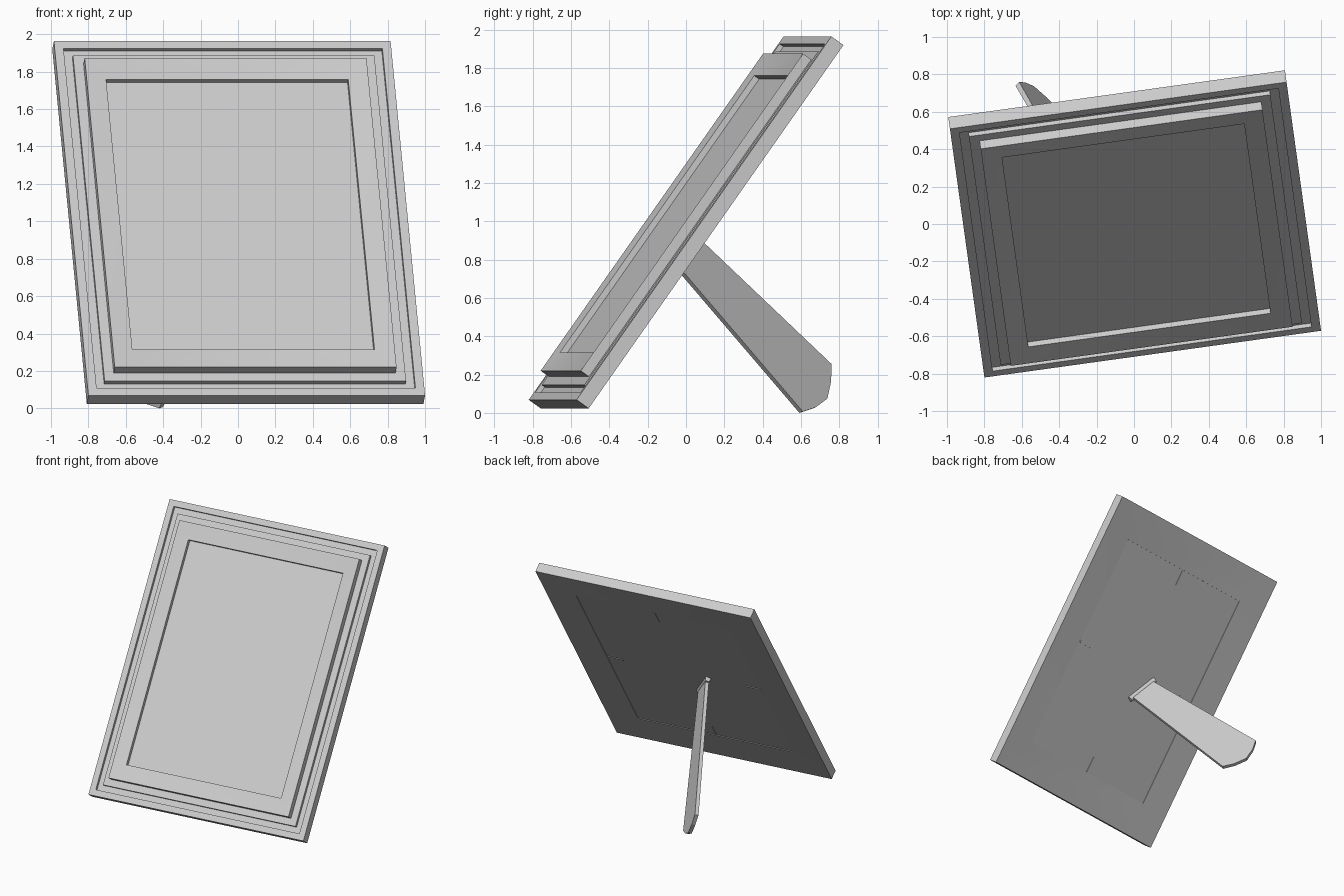
import bpy, bmesh, math
from mathutils import Matrix, Vector

if "Cube" in bpy.data.objects:
    bpy.data.objects.remove(bpy.data.objects["Cube"])

# Frame-local axes: u across, v up the frame, f out of the picture
yaw, tilt = math.radians(7.9), math.radians(54.7)
W, H = 1.817, 2.323
POSE = (Matrix.Translation((0.008, -0.031, 1.028))
        @ Matrix.Rotation(yaw, 4, 'Z') @ Matrix.Rotation(tilt, 4, 'X'))


def finish(name, bm, matrix=POSE, smooth=False):
    bmesh.ops.recalc_face_normals(bm, faces=bm.faces)
    mesh = bpy.data.meshes.new(name)
    bm.to_mesh(mesh)
    bm.free()
    mesh.transform(matrix)
    ob = bpy.data.objects.new(name, mesh)
    bpy.context.collection.objects.link(ob)
    if smooth:
        bpy.ops.object.select_all(action='DESELECT')
        ob.select_set(True)
        bpy.context.view_layer.objects.active = ob
        bpy.ops.object.shade_smooth_by_angle(angle=math.radians(30))
    return ob


def box(name, size, centre, matrix=POSE):
    bm = bmesh.new()
    bmesh.ops.create_cube(bm, size=1)
    bmesh.ops.scale(bm, vec=size, verts=bm.verts)
    bmesh.ops.translate(bm, vec=centre, verts=bm.verts)
    return finish(name, bm, matrix)


# Stepped moulding: each profile entry is (inset across, inset up, height)
IU, IV = 0.255, 0.277
profile = [(0, 0, -0.078), (0, 0, 0), (0.048, 0.048, 0), (0.048, 0.048, -0.025),
           (0.095, 0.095, -0.025), (0.095, 0.095, 0), (0.148, 0.148, 0),
           (0.148, 0.148, 0.053), (IU, IV, 0.037), (IU, IV, -0.064)]
bm = bmesh.new()
rings = []
for iu, iv, f in profile:
    rings.append([bm.verts.new((sx * (W / 2 - iu), sy * (H / 2 - iv), f))
                  for sx, sy in ((-1, -1), (1, -1), (1, 1), (-1, 1))])
for k, a in enumerate(rings):
    b = rings[(k + 1) % len(rings)]
    for i in range(4):
        j = (i + 1) % 4
        bm.faces.new((a[i], a[j], b[j], b[i]))
finish("frame_moulding", bm, smooth=True)

# Picture and backing board inside the opening
pw, ph = W - 2 * IU, H - 2 * IV
box("picture_panel", (pw + 0.01, ph + 0.01, 0.03), (0, 0, -0.010))
box("back_panel", (pw, ph, 0.035), (0, 0, -0.0425))

# Four retaining tabs on the backing board
for side, s in (("low", -1), ("high", 1)):
    box("back_tab_v_" + side, (0.02, 0.13, 0.006), (0, s * (ph / 2 - 0.07), -0.061))
    box("back_tab_u_" + side, (0.13, 0.02, 0.006), (s * (pw / 2 - 0.07), 0, -0.061))

# Easel leg axes: b along the hinge, l down the leg, p through the plate
root = Vector((-0.136, -0.10, -0.07))
b = Vector((-0.53, 0.85, 0)).normalized()
l = Vector((-0.286, -0.182, -1.075))
l = (l - b * l.dot(b)).normalized()
p = b.cross(l)
LEG = POSE @ Matrix.Translation(root) @ Matrix((b, l, p)).transposed().to_4x4()

# Tapered leg with pointed foot
half = [(0.11, 0), (0.18, 1.125), (0.10, 1.175)]
outline = half + [(0, 1.208)] + [(-x, y) for x, y in reversed(half)]
bm = bmesh.new()
face = bm.faces.new([bm.verts.new((x, y, -0.014)) for x, y in outline])
ext = bmesh.ops.extrude_face_region(bm, geom=[face])
bmesh.ops.translate(bm, vec=(0, 0, 0.028),
                    verts=[g for g in ext["geom"] if isinstance(g, bmesh.types.BMVert)])
finish("easel_leg", bm, LEG)

# Hinge bar
bm = bmesh.new()
bmesh.ops.create_cone(bm, cap_ends=True, segments=16, radius1=0.022, radius2=0.022, depth=0.27,
                      matrix=Matrix.Rotation(math.pi / 2, 4, 'Y'))
finish("leg_hinge", bm, LEG, smooth=True)

# Rest the model on the ground
obs = list(bpy.context.collection.objects)
low = min(v.co.z for o in obs for v in o.data.vertices)
for o in obs:
    o.data.transform(Matrix.Translation((0, 0, -low)))
